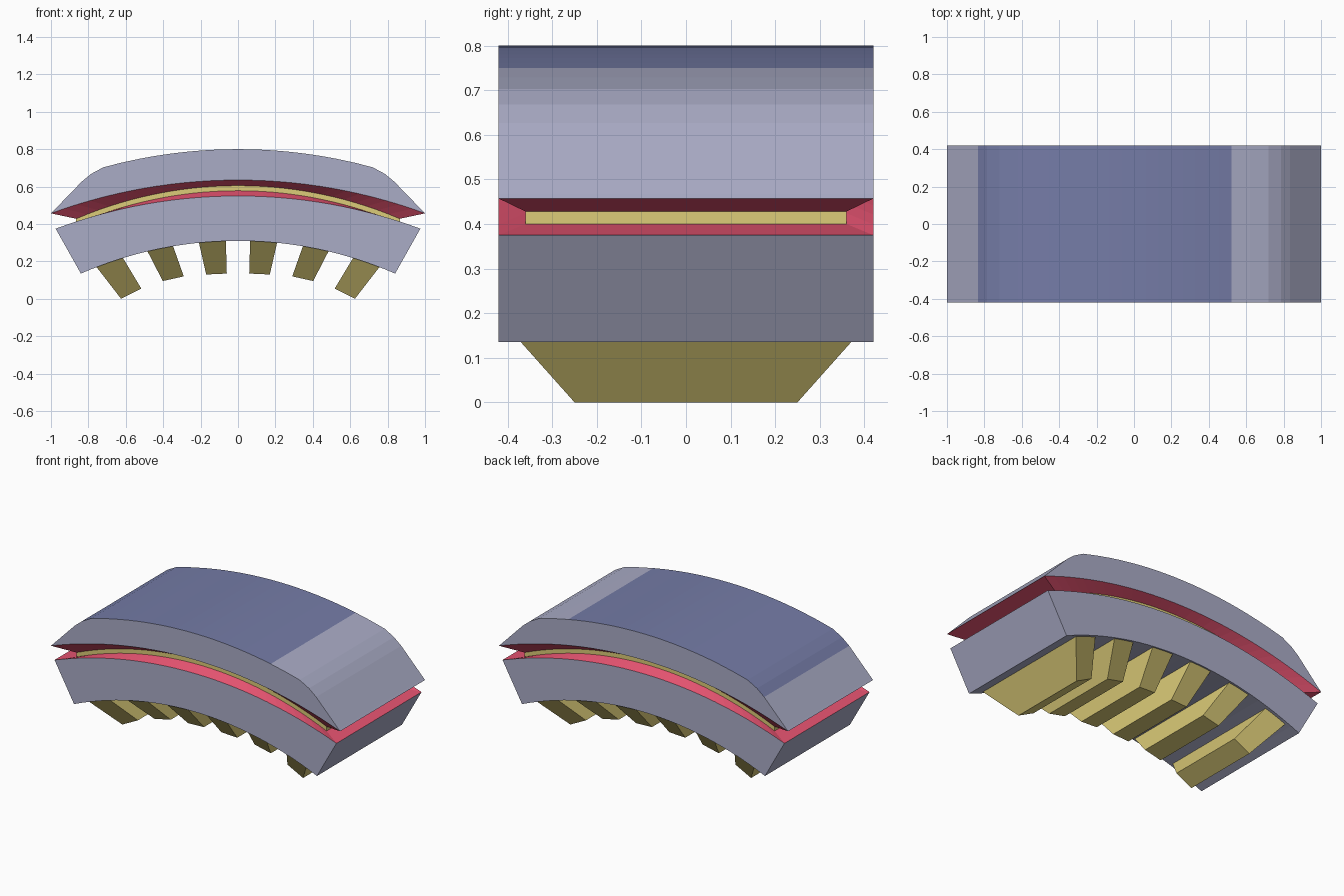
import bpy, bmesh, math

if "Cube" in bpy.data.objects:
    bpy.data.objects.remove(bpy.data.objects["Cube"])

HALF = 0.42   # half depth of the shells
RIM = 0.36    # half depth of the thin core


def srgb(r, g, b):
    def lin(c):
        c /= 255
        return c / 12.92 if c < 0.04 else ((c + 0.055) / 1.055) ** 2.4
    return (lin(r), lin(g), lin(b), 1)


def material(name, rgb):
    m = bpy.data.materials.new(name)
    m.diffuse_color = srgb(*rgb)
    m.use_nodes = True
    m.node_tree.nodes["Principled BSDF"].inputs["Base Color"].default_value = m.diffuse_color
    return m


grey = material("lavender grey", (170, 172, 198))
blue = material("slate blue", (117, 124, 167))
red = material("crimson", (232, 84, 114))
gold = material("pale gold", (220, 204, 120))


def arc(w, z_mid, z_end, n=28):
    """Circular arc in x, z from -w to w."""
    s = z_mid - z_end
    r = (w * w + s * s) / (2 * s)
    a = math.asin(w / r)
    return [(r * math.sin(a * (2 * i / n - 1)),
             z_mid - r + r * math.cos(a * (2 * i / n - 1))) for i in range(n + 1)]


def finish(bm, name, mats):
    bmesh.ops.recalc_face_normals(bm, faces=bm.faces)
    me = bpy.data.meshes.new(name)
    bm.to_mesh(me)
    bm.free()
    for m in mats:
        me.materials.append(m)
    ob = bpy.data.objects.new(name, me)
    bpy.context.collection.objects.link(ob)
    return ob


def shell(name, far, near, rim):
    """Curved block whose inner side is a red bevel from near down to rim."""
    bm = bmesh.new()

    def row(pts, y):
        return [bm.verts.new((x, y, z)) for x, z in pts]

    def strip(a, b, idx):
        for i in range(len(a) - 1):
            bm.faces.new((a[i], a[i + 1], b[i + 1], b[i])).material_index = idx

    ff, fb = row(far, -HALF), row(far, HALF)
    nf, nb = row(near, -HALF), row(near, HALF)
    rf, rb = row(rim, -RIM), row(rim, RIM)
    strip(ff, fb, 0)
    for a, b in ((ff, nf), (fb, nb)):
        bm.faces.new(a + b[::-1])
    # red bevel and its floor
    strip(nf, rf, 2)
    strip(rf, rb, 2)
    strip(rb, nb, 2)
    for k in (0, -1):
        bm.faces.new((nf[k], rf[k], rb[k], nb[k])).material_index = 2
        if far[k] != near[k]:
            bm.faces.new((ff[k], fb[k], nb[k], nf[k]))
        else:
            bmesh.ops.remove_doubles
    bmesh.ops.remove_doubles(bm, verts=bm.verts, dist=1e-5)
    return bm


core_top = arc(0.865, 0.605, 0.428)
core_low = arc(0.865, 0.578, 0.400)

# upper shell with a blue panel on its back
near = arc(1.0, 0.635, 0.457)
half = [(x, 0.8 - 2.73 + math.sqrt(2.73 ** 2 - x * x))
        for x in (0.065, 0.13, 0.195, 0.26, 0.325, 0.39, 0.455, 0.52, 0.62, 0.72)]
half += [(0.785, 0.668), (0.835, 0.627), (0.99, 0.467)]
far = [(-x, z) for x, z in reversed(half)] + [(0, 0.8)] + half
far = [(-0.9999, 0.4575)] + far + [(0.9999, 0.4575)]
bm = shell("upper_shell", far, near, core_top)
bm.normal_update()
for f in bm.faces:
    c = f.calc_center_median()
    if f.material_index == 0 and abs(c.y) < 0.01 and c.z > 0.6 and -0.835 < c.x < 0.52:
        f.material_index = 1
finish(bm, "upper_shell", (grey, blue, red))

# lower shell
bm = shell("lower_shell", arc(0.84, 0.31, 0.135), arc(0.975, 0.55, 0.375), core_low)
finish(bm, "lower_shell", (grey, blue, red))

# thin core strip between the shells
bm = bmesh.new()
loop = core_top + core_low[::-1]
f = [bm.verts.new((x, -RIM, z)) for x, z in loop]
b = [bm.verts.new((x, RIM, z)) for x, z in loop]
bm.faces.new(f)
bm.faces.new(b)
for i in range(len(loop)):
    j = (i + 1) % len(loop)
    bm.faces.new((f[i], f[j], b[j], b[i]))
finish(bm, "core_strip", (gold,))

# tapered teeth under the lower shell: two top and two bottom corners each
teeth = [
    ((0.065, 0.315), (0.21, 0.305), (0.17, 0.13), (0.06, 0.135)),
    ((0.35, 0.29), (0.487, 0.26), (0.402, 0.095), (0.29, 0.12)),
    ((0.625, 0.235), (0.768, 0.185), (0.625, 0.0), (0.517, 0.055)),
]
for n, pts in enumerate(teeth):
    for side, s in (("right", 1), ("left", -1)):
        bm = bmesh.new()
        depth = (0.415, 0.415, 0.25, 0.25)
        f = [bm.verts.new((s * x, -d, z)) for (x, z), d in zip(pts, depth)]
        b = [bm.verts.new((s * x, d, z)) for (x, z), d in zip(pts, depth)]
        bm.faces.new(f)
        bm.faces.new(b)
        for i in range(4):
            j = (i + 1) % 4
            bm.faces.new((f[i], f[j], b[j], b[i]))
        finish(bm, f"tooth_{side}_{n + 1}", (gold,))
